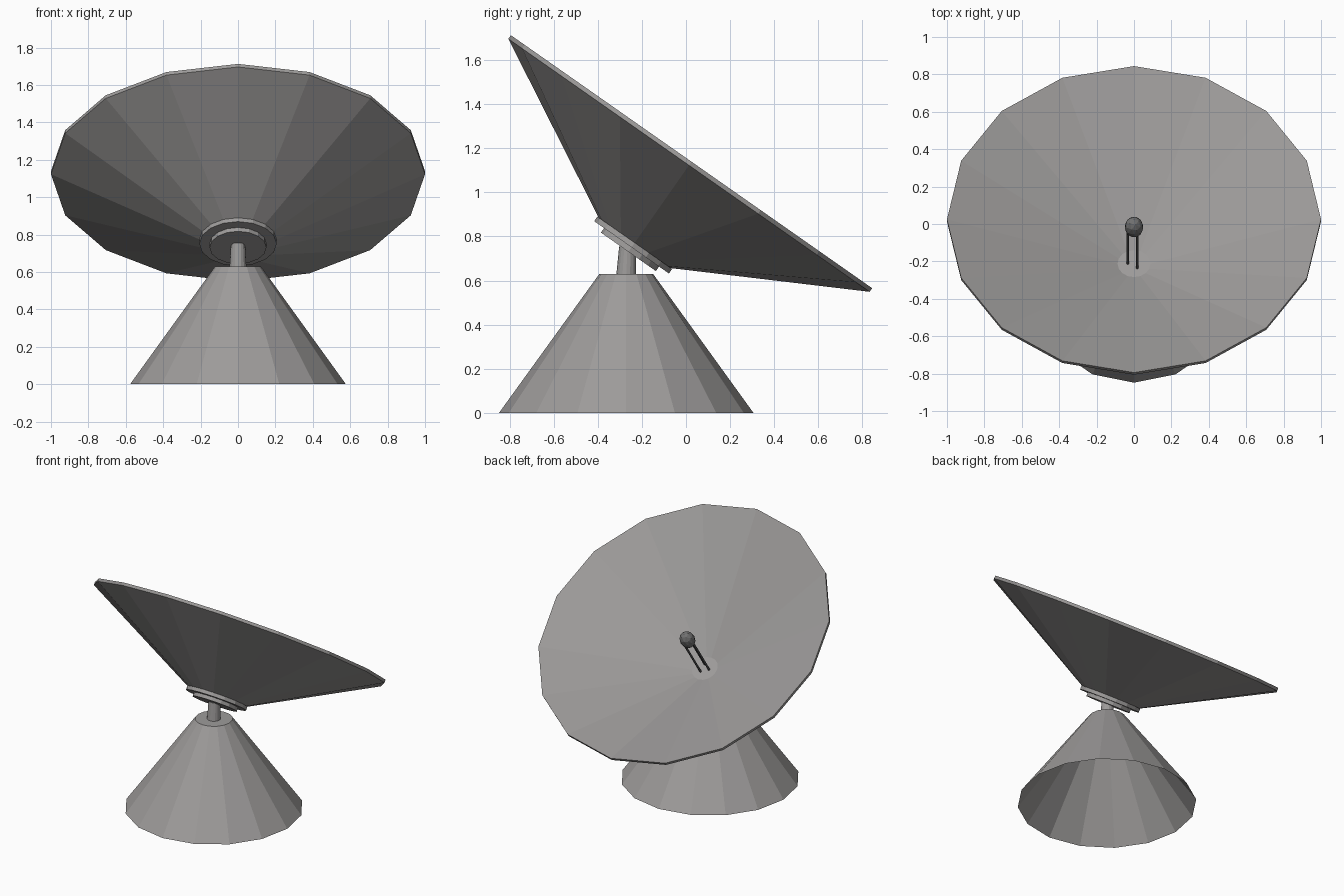
import bpy, bmesh, math
from mathutils import Matrix, Vector

if "Cube" in bpy.data.objects:
    bpy.data.objects.remove(bpy.data.objects["Cube"])


def material(name, v):
    m = bpy.data.materials.new(name)
    m.diffuse_color = (v[0], v[1], v[2], 1)
    m.use_nodes = True
    m.node_tree.nodes["Principled BSDF"].inputs["Base Color"].default_value = m.diffuse_color
    return m


GREY = material("warm grey", (0.34, 0.33, 0.325))
DARK = material("dark grey", (0.17, 0.17, 0.17))

# Dish frame: origin at the rim centre, local z along the tilted dish axis
DISH = Matrix.Translation((0, 0.025, 1.139)) @ Matrix.Rotation(math.radians(-35), 4, 'X')
BASE = Matrix.Translation((0, -0.271, 0))


def finish(name, bm, mat, frame):
    bm.transform(frame)
    me = bpy.data.meshes.new(name)
    bm.to_mesh(me)
    bm.free()
    me.materials.append(mat)
    ob = bpy.data.objects.new(name, me)
    bpy.context.collection.objects.link(ob)
    return ob


def lathe(name, profile, mat, frame, sides=16, cap_start=True, cap_end=True):
    """Stack rings of (radius, z, y offset) and skin them with flat faces."""
    bm = bmesh.new()
    rings = []
    for p in profile:
        r, z = p[0], p[1]
        dy = p[2] if len(p) > 2 else 0
        rings.append([bm.verts.new((r * math.cos(2 * math.pi * i / sides),
                                    r * math.sin(2 * math.pi * i / sides) + dy, z))
                      for i in range(sides)])
    for a, b in zip(rings, rings[1:]):
        for i in range(sides):
            j = (i + 1) % sides
            bm.faces.new((a[i], a[j], b[j], b[i]))
    if cap_start:
        bm.faces.new(rings[0][::-1])
    if cap_end:
        bm.faces.new(rings[-1])
    return finish(name, bm, mat, frame)


# Pedestal: hollow cone, open underneath, with a flat top
lathe("pedestal", [(0.577, 0), (0.122, 0.63)], GREY, BASE, cap_start=False)

# Short post between pedestal and dish
lathe("post", [(0.045, 0.625), (0.038, 0.755, 0.006)], GREY, BASE)

# Dish: outer cone, thin rim, inner cone and small flat floor
lathe("dish", [(0.2, -0.449), (1.0, -0.02), (1.0, 0), (0.088, -0.413)], GREY, DISH)

# Two mounting plates behind the dish
lathe("large_plate", [(0.207, -0.474), (0.207, -0.449)], GREY, DISH)
lathe("small_plate", [(0.152, -0.499), (0.152, -0.474)], GREY, DISH)

# Receiver: three struts and a stretched faceted ball
for k in range(3):
    a = math.radians(60 + 120 * k)
    pos = Matrix.Translation((0.034 * math.cos(a), 0.034 * math.sin(a), 0))
    lathe("receiver_strut", [(0.007, -0.415), (0.007, -0.08)], DARK, DISH @ pos, sides=6)

bm = bmesh.new()
bmesh.ops.create_icosphere(bm, subdivisions=2, radius=0.05)
bmesh.ops.scale(bm, vec=Vector((1, 1, 1.35)), verts=bm.verts)
finish("receiver_ball", bm, DARK, DISH @ Matrix.Translation((0, 0, -0.072)))
